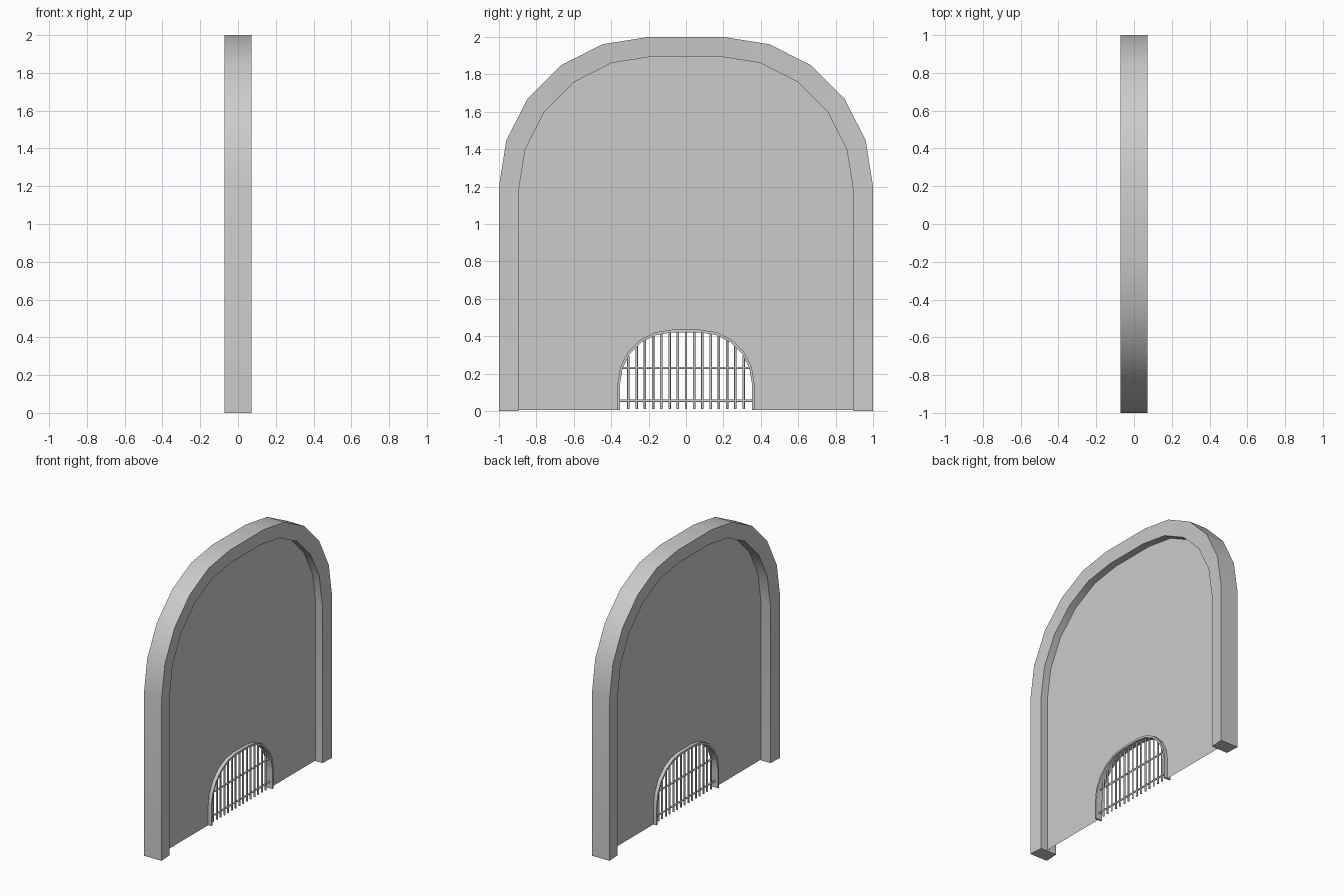
import bpy, bmesh, math

if "Cube" in bpy.data.objects:
    bpy.data.objects.remove(bpy.data.objects["Cube"])


def arch(half, top, radius, base):
    """Arch outline (y, z) from the right foot to the left foot, 5 facets per corner."""
    right = [(half, base)]
    for i in range(6):
        a = math.radians(18 * i)
        right.append((half - radius + radius * math.cos(a), top - radius + radius * math.sin(a)))
    return right + [(-y, z) for y, z in reversed(right)]


def finish(name, bm):
    mesh = bpy.data.meshes.new(name)
    bm.to_mesh(mesh)
    bm.free()
    obj = bpy.data.objects.new(name, mesh)
    bpy.context.collection.objects.link(obj)
    bpy.ops.object.select_all(action='DESELECT')
    obj.select_set(True)
    bpy.context.view_layer.objects.active = obj
    bpy.ops.object.shade_smooth_by_angle(angle=math.radians(35))
    return obj


def arch_band(name, outer, inner, x_mid, outer_depth, inner_depth):
    """Solid band between two arches; the inner edge may be less deep."""
    bm = bmesh.new()
    sections = []
    for (yo, zo), (yi, zi) in zip(outer, inner):
        o, i = outer_depth / 2, inner_depth / 2
        sections.append([bm.verts.new(c) for c in (
            (x_mid + o, yo, zo), (x_mid + i, yi, zi), (x_mid - i, yi, zi), (x_mid - o, yo, zo))])
    for a, b in zip(sections, sections[1:]):
        for k in range(4):
            n = (k + 1) % 4
            bm.faces.new((a[k], a[n], b[n], b[k]))
    bm.faces.new(sections[0])
    bm.faces.new(sections[-1])
    bmesh.ops.recalc_face_normals(bm, faces=bm.faces)
    return finish(name, bm)


def arch_sheet(name, outer, inner, x):
    """Thin sheet between two arches."""
    bm = bmesh.new()
    bm.faces.new([bm.verts.new((x, y, z)) for y, z in outer + inner[::-1]])
    return finish(name, bm)


def bar(name, centre, length, radius, rotation=(0, 0, 0)):
    bpy.ops.mesh.primitive_cylinder_add(vertices=12, radius=radius, depth=length,
                                        location=centre, rotation=rotation)
    obj = bpy.context.object
    obj.name = name
    bpy.ops.object.shade_smooth_by_angle(angle=math.radians(35))


def arch_height(outline, y):
    """Height of an arch outline above position y."""
    pts = [p for p in outline if p[0] > 0][1:]
    for (y0, z0), (y1, z1) in zip(pts, pts[1:]):
        if y1 <= abs(y) <= y0:
            return z0 + (z1 - z0) * (y0 - abs(y)) / (y0 - y1)
    return pts[-1][1]


def arch_half_width(outline, z):
    """Half width of an arch outline at height z."""
    pts = [p for p in outline if p[0] > 0]
    for (y0, z0), (y1, z1) in zip(pts, pts[1:]):
        if z0 <= z <= z1 and z1 > z0:
            return y0 + (y1 - y0) * (z - z0) / (z1 - z0)
    return pts[0][0]


BASE = 0.006
X = 0.011  # plane of the wall and grate

# Thick outer surround
arch_band("arch_frame", arch(1.0, 2.0, 0.8, 0), arch(0.895, 1.896, 0.72, 0), 0, 0.145, 0.131)

# Recessed wall sheet with the drain opening
hole = arch(0.366, 0.435, 0.29, BASE)
arch_sheet("wall_panel", arch(0.895, 1.896, 0.72, BASE), hole, X)

# Slim rim around the opening
opening = arch(0.353, 0.42, 0.278, BASE)
arch_band("grate_rim", hole, opening, X, 0.052, 0.052)

# Upright bars cut to the arch
for i in range(-7, 8):
    y = i * 0.044
    top = arch_height(opening, y) + 0.006
    bar("upright_bar", (X, y, (0.01 + top) / 2), top - 0.01, 0.0065)

# Cross bars
for z in (0.055, 0.23):
    bar("cross_bar", (X, 0, z), 2 * arch_half_width(opening, z) + 0.01, 0.0065,
        (math.pi / 2, 0, 0))
